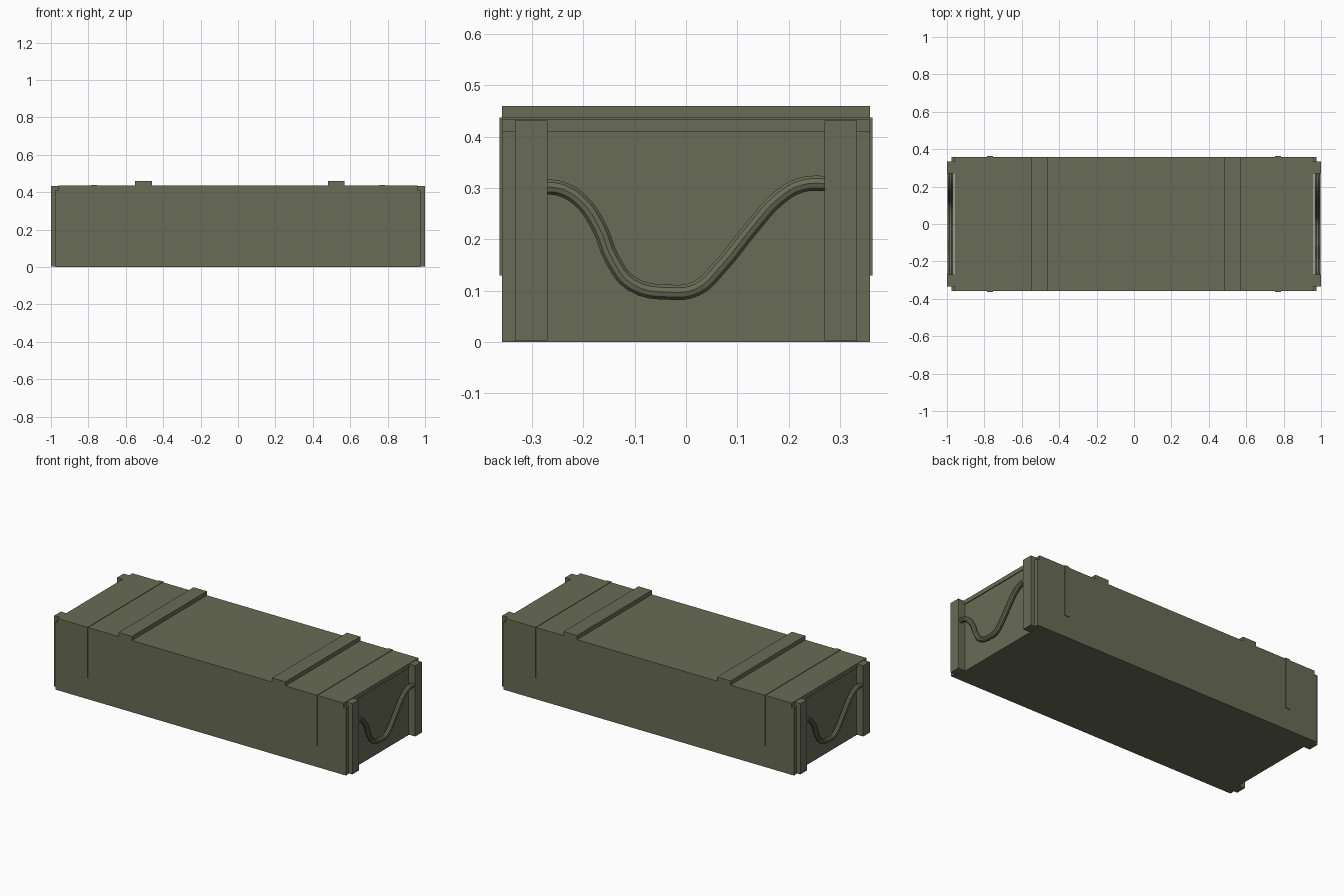
import bpy
import math

if "Cube" in bpy.data.objects:
    bpy.data.objects.remove(bpy.data.objects["Cube"])

# Single painted finish
olive = bpy.data.materials.new("olive_paint")
olive.use_nodes = True
COLOUR = (0.14, 0.15, 0.092, 1)
olive.diffuse_color = COLOUR
olive.node_tree.nodes["Principled BSDF"].inputs["Base Color"].default_value = COLOUR


def box(name, x, y, z):
    """Box from (low, high) ranges on each axis."""
    bpy.ops.mesh.primitive_cube_add(
        size=1, location=[sum(r) / 2 for r in (x, y, z)])
    ob = bpy.context.object
    ob.name = name
    ob.scale = [r[1] - r[0] for r in (x, y, z)]
    bpy.ops.object.transform_apply(location=False, rotation=False, scale=True)
    ob.data.materials.append(olive)
    return ob


def span(a, b, sign):
    return tuple(sorted((a * sign, b * sign)))


# Crate body and lid
box("crate_body", (-0.955, 0.955), (-0.333, 0.333), (0, 0.41))
box("lid", (-0.96, 0.96), (-0.359, 0.359), (0.41, 0.435))

# Raised battens across the lid
box("right_lid_batten", (-0.55, -0.46), (-0.359, 0.359), (0.435, 0.46))
box("left_lid_batten", (0.48, 0.57), (-0.359, 0.359), (0.435, 0.46))

# Long side boards
for side, s in (("front", -1), ("back", 1)):
    box(side + "_board", (-0.975, 0.975), span(0.333, 0.359, s), (0, 0.41))

# Thin straps folded over the lid and down both sides
for side, s in (("right", -1), ("left", 1)):
    xs = span(0.755, 0.785, s)
    box(side + "_strap_top", xs, (-0.363, 0.363), (0.435, 0.438))
    for face, t in (("front", -1), ("back", 1)):
        box(f"{side}_strap_{face}", xs, span(0.359, 0.363, t), (0.13, 0.435))

# End posts and sagging rope handles
ROPE = [(-0.285, 0.302), (-0.245, 0.299), (-0.205, 0.275), (-0.17, 0.225),
        (-0.143, 0.16), (-0.105, 0.113), (-0.03, 0.097), (0.02, 0.104),
        (0.065, 0.145), (0.13, 0.225), (0.18, 0.28), (0.225, 0.306),
        (0.285, 0.309)]
for side, s in (("right", -1), ("left", 1)):
    for face, t in (("front", -1), ("back", 1)):
        box(f"{side}_{face}_post", span(0.955, 1.0, s),
            span(0.27, 0.333, t), (0.003, 0.432))
    curve = bpy.data.curves.new(side + "_rope_handle", "CURVE")
    curve.dimensions = "3D"
    curve.bevel_depth = 0.0155
    curve.bevel_resolution = 3
    curve.resolution_u = 4
    spline = curve.splines.new("BEZIER")
    spline.bezier_points.add(len(ROPE) - 1)
    for p, (y, z) in zip(spline.bezier_points, ROPE):
        p.co = (0.981, y, z)
        p.handle_left_type = p.handle_right_type = "AUTO"
    curve.materials.append(olive)
    rope = bpy.data.objects.new(side + "_rope_handle", curve)
    bpy.context.collection.objects.link(rope)
    rope.rotation_euler.z = 0 if s > 0 else math.pi
    bpy.ops.object.select_all(action="DESELECT")
    rope.select_set(True)
    bpy.context.view_layer.objects.active = rope
    bpy.ops.object.convert(target="MESH")
    bpy.ops.object.shade_smooth_by_angle()
